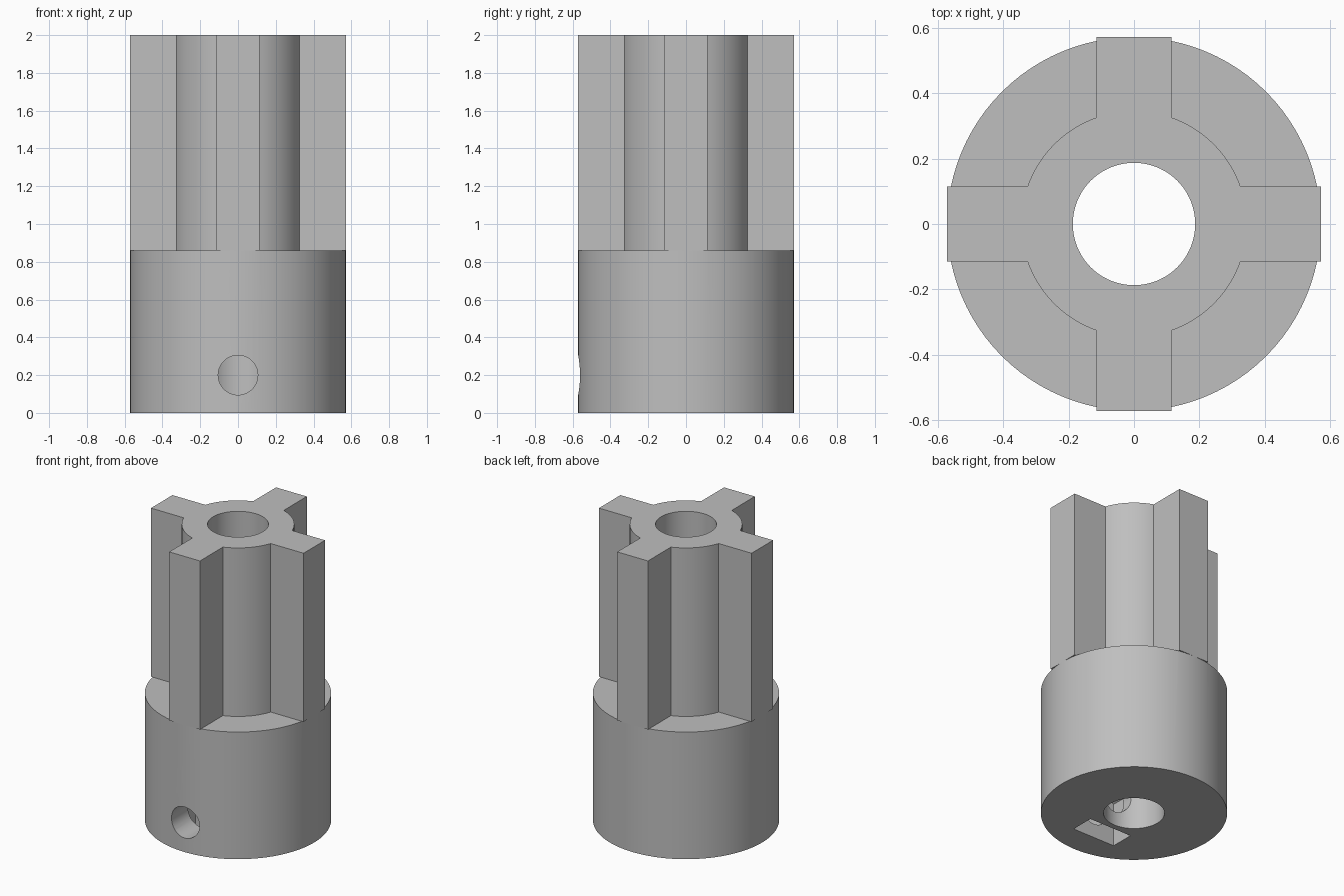
import bpy, bmesh, math
from mathutils import Matrix

if "Cube" in bpy.data.objects:
    bpy.data.objects.remove(bpy.data.objects["Cube"])

R_BASE, R_HUB, R_BORE = 0.571, 0.345, 0.187
FIN, Z_STEP, TOP = 0.115, 0.86, 2.0      # fin half width, shoulder height, full height
HOLE_Z, HOLE_R = 0.20, 0.105
NUT_HALF, NUT_Y0, NUT_Y1 = 0.16, -0.385, -0.225

grey = bpy.data.materials.new("plain grey")
grey.diffuse_color = (0.52, 0.52, 0.52, 1)
grey.use_nodes = True
grey.node_tree.nodes["Principled BSDF"].inputs["Base Color"].default_value = grey.diffuse_color


def circle(r, n, start=0.0):
    return [(r * math.cos(start + 2 * math.pi * i / n),
             r * math.sin(start + 2 * math.pi * i / n)) for i in range(n)]


def prism(name, outline, low, high, matrix=Matrix()):
    """Extrude a closed 2D outline from low to high along local z."""
    bm = bmesh.new()
    face = bm.faces.new([bm.verts.new((x, y, low)) for x, y in outline])
    out = bmesh.ops.extrude_face_region(bm, geom=[face])
    verts = [v for v in out["geom"] if isinstance(v, bmesh.types.BMVert)]
    bmesh.ops.translate(bm, verts=verts, vec=(0, 0, high - low))
    bmesh.ops.recalc_face_normals(bm, faces=bm.faces)
    bm.transform(matrix)
    mesh = bpy.data.meshes.new(name)
    bm.to_mesh(mesh)
    bm.free()
    mesh.materials.append(grey)
    obj = bpy.data.objects.new(name, mesh)
    bpy.context.collection.objects.link(obj)
    return obj


def combine(target, tool, operation):
    mod = target.modifiers.new(tool.name, 'BOOLEAN')
    mod.operation, mod.object, mod.solver = operation, tool, 'EXACT'
    bpy.context.view_layer.objects.active = target
    bpy.ops.object.modifier_apply(modifier=mod.name)
    bpy.data.objects.remove(tool)


# Four-finned shaft outline: a flat fin tip, then a hub arc, per quarter
outline = []
a0 = math.asin(FIN / R_HUB)
for q in range(4):
    c, s = round(math.cos(q * math.pi / 2)), round(math.sin(q * math.pi / 2))
    pts = [(R_BASE, -FIN), (R_BASE, FIN)]
    for i in range(17):
        a = a0 + (math.pi / 2 - 2 * a0) * i / 16
        pts.append((R_HUB * math.cos(a), R_HUB * math.sin(a)))
    outline += [(x * c - y * s, x * s + y * c) for x, y in pts]

# Round base joined with the finned shaft
body = prism("splined_coupler", circle(R_BASE, 96), 0, Z_STEP)
combine(body, prism("finned_shaft", outline, Z_STEP, TOP), 'UNION')

# Centre bore through everything
combine(body, prism("bore", circle(R_BORE, 72), -0.1, TOP + 0.1), 'DIFFERENCE')

# Nut trap: hexagon pocket with a straight slot open at the bottom
hex_r = NUT_HALF / math.cos(math.pi / 6)
pocket = [(-NUT_HALF, -0.1), (NUT_HALF, -0.1), (NUT_HALF, HOLE_Z + hex_r / 2),
          (0, HOLE_Z + hex_r), (-NUT_HALF, HOLE_Z + hex_r / 2)]
upright = Matrix.Rotation(math.pi / 2, 4, 'X')   # local z becomes -y, local y becomes z
combine(body, prism("nut_slot", pocket, -NUT_Y1, -NUT_Y0, upright), 'DIFFERENCE')

# Set screw hole from the front into the bore
hole = [(x, y + HOLE_Z) for x, y in circle(HOLE_R, 40)]
combine(body, prism("screw_hole", hole, 0.05, 0.7, upright), 'DIFFERENCE')

# Smooth round walls, crisp edges
bpy.ops.object.select_all(action='DESELECT')
body.select_set(True)
bpy.context.view_layer.objects.active = body
bpy.ops.object.shade_smooth_by_angle(angle=math.radians(30))
